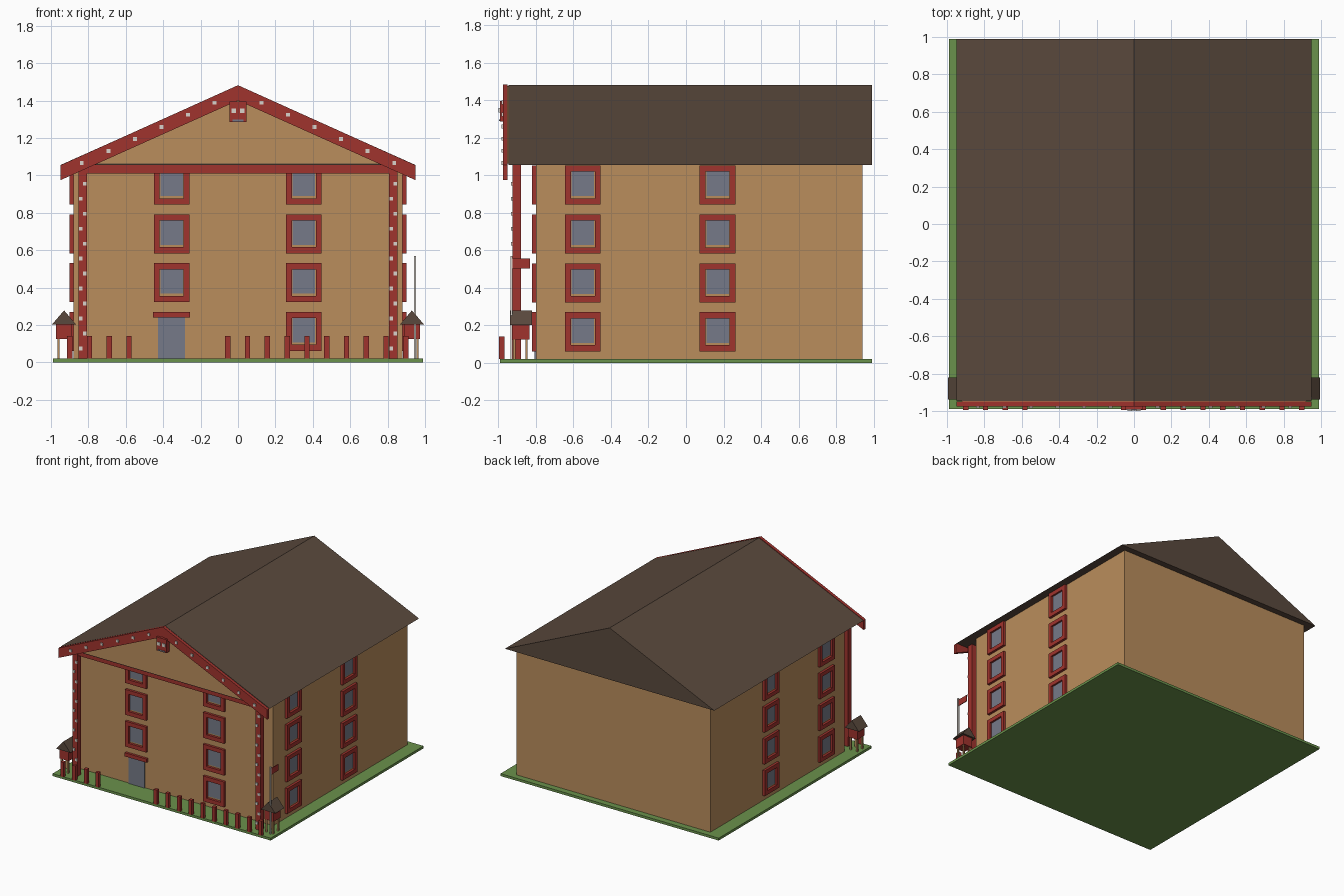
import bpy

if "Cube" in bpy.data.objects:
    bpy.data.objects.remove(bpy.data.objects["Cube"])


def material(name, r, g, b):
    m = bpy.data.materials.new(name)
    lin = [((c / 255 + 0.055) / 1.055) ** 2.4 for c in (r, g, b)]
    m.diffuse_color = (*lin, 1)
    m.use_nodes = True
    m.node_tree.nodes["Principled BSDF"].inputs["Base Color"].default_value = m.diffuse_color
    return m


TAN = material("tan wall", 186, 141, 92)
RED = material("red timber", 160, 51, 45)
BROWN = material("brown roof", 90, 73, 61)
GREEN = material("grass green", 106, 146, 76)
GLASS = material("grey glass", 118, 122, 136)
PALE = material("pale stud", 218, 212, 204)


def mesh(name, verts, faces, mat):
    me = bpy.data.meshes.new(name)
    me.from_pydata(verts, [], faces)
    me.materials.append(mat)
    ob = bpy.data.objects.new(name, me)
    bpy.context.collection.objects.link(ob)
    return ob


def extrude(name, profile, y0, y1, mat):
    """Prism from an (x, z) profile, anticlockwise seen from the front."""
    n = len(profile)
    verts = [(x, y, z) for y in (y0, y1) for x, z in profile]
    faces = [tuple(range(n)), tuple(reversed(range(n, 2 * n)))]
    faces += [(i, i + n, (i + 1) % n + n, (i + 1) % n) for i in range(n)]
    return mesh(name, verts, faces, mat)


def box(name, x0, x1, y0, y1, z0, z1, mat):
    x0, x1 = sorted((x0, x1))
    return extrude(name, [(x0, z0), (x1, z0), (x1, z1), (x0, z1)], y0, y1, mat)


FRONT, BACK, SIDE, EAVE, RIDGE = -0.80, 0.94, 0.88, 1.055, 1.48

# Ground and main block
box("ground", -0.99, 0.99, -0.99, 0.99, 0, 0.02, GREEN)
box("walls", -SIDE, SIDE, FRONT, BACK, 0.02, EAVE, TAN)

# Roof, with a tan plate closing the front gable
extrude("roof", [(-0.95, EAVE), (0.95, EAVE), (0, RIDGE)], -0.945, 0.99, BROWN)
extrude("front_gable", [(-0.92, 1.063), (0.92, 1.063), (0, 1.475)], -0.95, -0.944, TAN)


# Windows: a frame with an opening and a recessed pane
def window(name, place, u, z):
    """place(u, depth) gives the (x, y) of a point on the wall."""
    def rect(w, h):
        return [(-w, -h), (w, -h), (w, h), (-w, h)]
    outer, inner = rect(0.095, 0.104), rect(0.064, 0.071)
    verts = [(*place(u + a, d), z + b)
             for d in (0, 0.02) for ring in (outer, inner) for a, b in ring]
    faces = []
    for i in range(4):
        j = (i + 1) % 4
        faces += [(8 + i, 8 + j, 12 + j, 12 + i), (i, j, 8 + j, 8 + i),
                  (4 + j, 4 + i, 12 + i, 12 + j), (j, i, 4 + i, 4 + j)]
    mesh(name + "_frame", verts, faces, RED)
    pane = [(*place(u + a, 0.005), z + b + 0.006) for a, b in rect(0.06, 0.065)]
    mesh(name + "_pane", pane, [(0, 1, 2, 3)], GLASS)


WALLS = {
    "front": lambda u, d: (u, FRONT - d),
    "right": lambda u, d: (SIDE + d, u),
    "left": lambda u, d: (-SIDE - d, -u),
}
for floor in range(4):
    zc = 0.166 + floor * 0.2605
    if floor:
        window("front_window", WALLS["front"], -0.355, zc)
    window("front_window", WALLS["front"], 0.352, zc)
    for y in (-0.55, 0.168):
        window("right_window", WALLS["right"], y, zc)
        window("left_window", WALLS["left"], -y, zc)

# Door
box("door", -0.428, -0.284, FRONT - 0.008, FRONT, 0.02, 0.24, GLASS)
box("door_lintel", -0.455, -0.256, FRONT - 0.02, FRONT, 0.24, 0.27, RED)

# Front beam, corner posts and bargeboards with pale studs
box("front_beam", -0.85, 0.85, -0.92, -0.88, 1.01, EAVE, RED)
for s in (-1, 1):
    box("corner_post", s * 0.808, s * 0.853, -0.925, -0.88, 0.02, EAVE, RED)
    for k in range(12):
        x = s * 0.83 + (0.011 if k % 2 == 0 else -0.011)
        z = 0.955 - 0.08 * k
        box("post_stud", x - 0.01, x + 0.01, -0.932, -0.924, z - 0.01, z + 0.01, PALE)
    board = [(0, 1.40), (s * 0.948, 0.975), (s * 0.948, EAVE), (0, RIDGE + 0.002)]
    extrude("bargeboard", board[::s], -0.975, -0.95, RED)
    for k in range(6):
        x, z = s * (0.125 + 0.142 * k), 1.388 - 0.0645 * k
        box("board_stud", x - 0.01, x + 0.01, -0.983, -0.974, z - 0.01, z + 0.01, PALE)

# Carved mask at the gable peak
box("mask", -0.045, 0.045, -0.992, -0.95, 1.285, 1.395, RED)
for s in (-1, 1):
    box("mask_eye", s * 0.01, s * 0.036, -0.999, -0.991, 1.333, 1.358, PALE)
box("mask_mouth", -0.03, 0.03, -0.996, -0.991, 1.288, 1.298, GLASS)

# Fence posts, with a gap in front of the door
for k in range(18):
    if k in (4, 5, 6, 7):
        continue
    x = -0.9 + 0.1057 * k
    box("fence_post", x - 0.014, x + 0.014, -0.995, -0.968, 0.02, 0.14, RED)

# Raised huts on stilts at both front corners
for s in (-1, 1):
    c = s * 0.93
    box("hut_body", c - 0.042, c + 0.042, -0.927, -0.835, 0.125, 0.205, RED)
    extrude("hut_roof", [(c - 0.064, 0.203), (c + 0.064, 0.203), (c, 0.278)],
            -0.937, -0.82, BROWN)
    for dx in (-0.03, 0.03):
        for y in (-0.915, -0.85):
            box("hut_stilt", c + dx - 0.006, c + dx + 0.006, y - 0.006, y + 0.006,
                0.02, 0.126, TAN)

# Flagpole
box("flagpole", 0.94, 0.952, -0.936, -0.924, 0.02, 0.57, PALE)
box("flag", 0.943, 0.949, -0.924, -0.83, 0.503, 0.555, RED)
